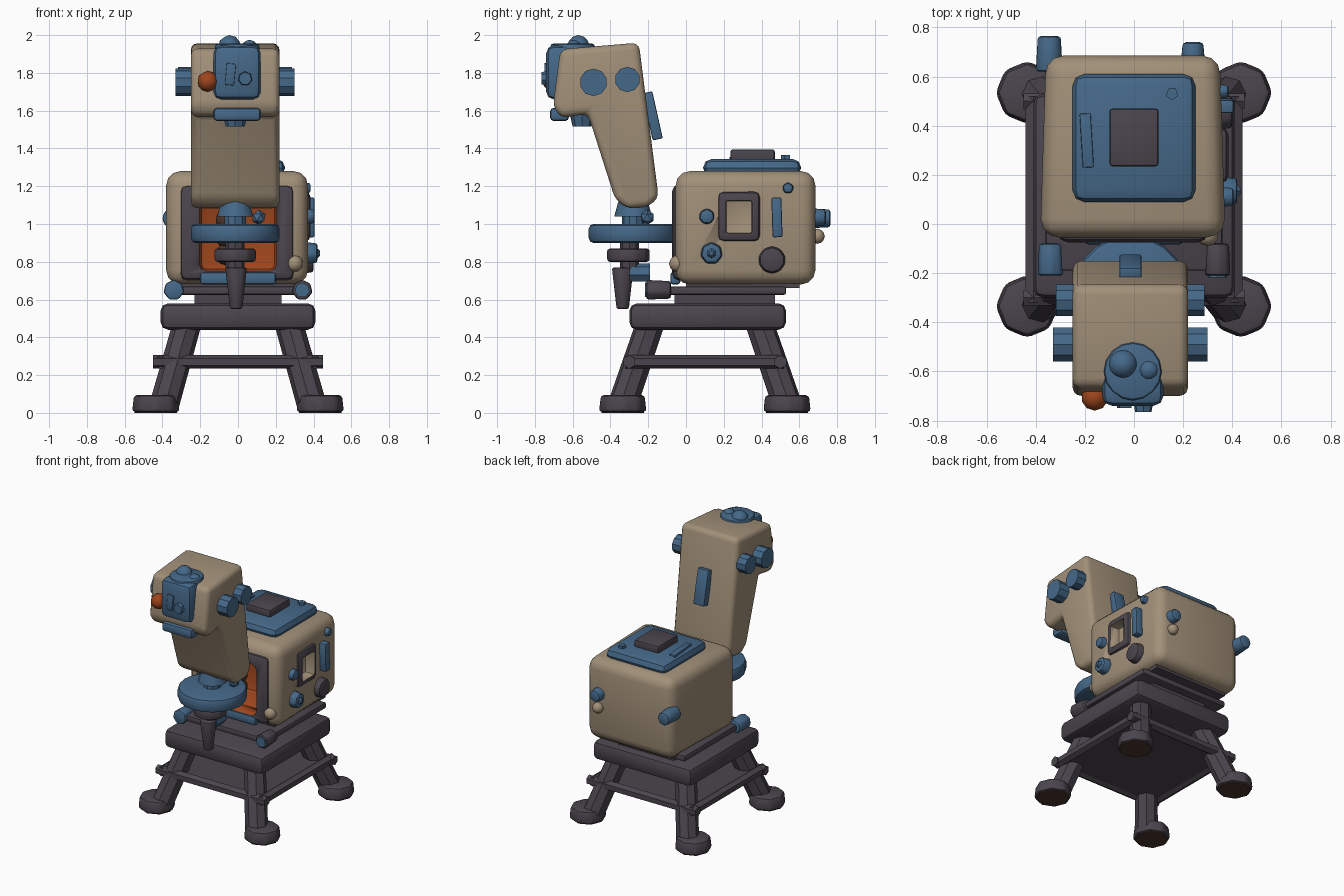
import bpy, bmesh, math
from mathutils import Vector, Matrix

if "Cube" in bpy.data.objects:
    bpy.data.objects.remove(bpy.data.objects["Cube"])


def material(name, rgb):
    m = bpy.data.materials.new(name)
    m.use_nodes = True
    m.diffuse_color = (*rgb, 1)
    m.node_tree.nodes["Principled BSDF"].inputs["Base Color"].default_value = (*rgb, 1)
    return m


BEIGE = material("warm beige", (0.36, 0.28, 0.19))
BLUE = material("steel blue", (0.06, 0.14, 0.25))
DARK = material("dark plum grey", (0.07, 0.06, 0.075))
ORANGE = material("burnt orange", (0.34, 0.06, 0.012))
BROWN = material("sole brown", (0.07, 0.035, 0.025))


def finish(name, bm, mat, bevel=0, segments=3, smooth=True):
    bmesh.ops.recalc_face_normals(bm, faces=bm.faces)
    me = bpy.data.meshes.new(name)
    bm.to_mesh(me)
    bm.free()
    me.materials.append(mat)
    ob = bpy.data.objects.new(name, me)
    bpy.context.collection.objects.link(ob)
    bpy.ops.object.select_all(action='DESELECT')
    bpy.context.view_layer.objects.active = ob
    ob.select_set(True)
    if bevel:
        mod = ob.modifiers.new("Bevel", 'BEVEL')
        mod.width, mod.segments = bevel, segments
        mod.limit_method, mod.angle_limit = 'ANGLE', math.radians(30)
        bpy.ops.object.modifier_apply(modifier=mod.name)
    if smooth:
        bpy.ops.object.shade_smooth_by_angle(angle=math.radians(35))
    return ob


def box(name, x, y, z, mat, bevel=0.0, segments=2, turn=None):
    """Box from (min, max) ranges, optionally turned about its centre."""
    bm = bmesh.new()
    bmesh.ops.create_cube(bm, size=1)
    size = [b - a for a, b in (x, y, z)]
    mid = Vector([(a + b) / 2 for a, b in (x, y, z)])
    rot = Matrix.Rotation(turn[0], 4, turn[1]) if turn else Matrix()
    bm.transform(Matrix.Translation(mid) @ rot @ Matrix.Diagonal((*size, 1)))
    return finish(name, bm, mat, bevel, segments)


def rod(name, start, end, r1, mat, r2=None, sides=8, bevel=0.0):
    """Tapered cylinder between two points."""
    a, b = Vector(start), Vector(end)
    bm = bmesh.new()
    bmesh.ops.create_cone(bm, cap_ends=True, segments=sides, radius1=r1,
                          radius2=r1 if r2 is None else r2, depth=(b - a).length)
    rot = (b - a).to_track_quat('Z', 'Y').to_matrix().to_4x4()
    bm.transform(Matrix.Translation((a + b) / 2) @ rot)
    return finish(name, bm, mat, bevel, 2)


def ball(name, centre, radius, mat, detail=2):
    bm = bmesh.new()
    bmesh.ops.create_icosphere(bm, subdivisions=detail, radius=radius)
    bm.transform(Matrix.Translation(centre))
    return finish(name, bm, mat, smooth=detail > 1)


def cut(targets, cutter):
    for ob in targets:
        mod = ob.modifiers.new("Cut", 'BOOLEAN')
        mod.operation, mod.object, mod.solver = 'DIFFERENCE', cutter, 'EXACT'
        mod.material_mode = 'TRANSFER'
        bpy.context.view_layer.objects.active = ob
        bpy.ops.object.modifier_apply(modifier=mod.name)
    bpy.data.objects.remove(cutter)


# Stand: feet, splayed legs, shelf and base slab
BASE_Y = 0.1
for sx, side in ((-1, "right"), (1, "left")):
    for sy, end in ((-1, "front"), (1, "back")):
        fx, fy = sx * 0.435, BASE_Y + sy * 0.435
        rod(f"{end}_{side}_foot", (fx, fy, 0.004), (fx, fy, 0.095), 0.13, DARK, 0.12, 8, 0.02)
        rod(f"{end}_{side}_sole", (fx, fy, 0), (fx, fy, 0.006), 0.112, BROWN)
        rod(f"{end}_{side}_leg", (sx * 0.385, BASE_Y + sy * 0.43, 0.06),
            (sx * 0.27, BASE_Y + sy * 0.29, 0.47), 0.078, DARK, 0.075, 8)
box("shelf", (-0.40, 0.40), (-0.30, 0.50), (0.25, 0.285), DARK)
for s in (-1, 1):
    rod("shelf_side_rail", (s * 0.41, -0.32, 0.27), (s * 0.41, 0.52, 0.27), 0.036, DARK, sides=6)
    rod("shelf_cross_rail", (-0.45, BASE_Y + s * 0.40, 0.27), (0.45, BASE_Y + s * 0.40, 0.27),
        0.036, DARK, sides=6)
box("base_slab", (-0.41, 0.41), (-0.30, 0.53), (0.44, 0.58), DARK, 0.04)
box("base_riser", (-0.23, 0.23), (-0.06, 0.47), (0.57, 0.64), DARK)
box("turntable_plate", (-0.36, 0.36), (-0.19, 0.53), (0.625, 0.67), DARK, 0.012)
box("body_footing", (-0.30, 0.30), (0.0, 0.60), (0.66, 0.70), DARK)
for s, mat in ((-1, BLUE), (1, DARK)):
    rod("corner_bolt", (s * 0.34, -0.21, 0.65), (s * 0.34, -0.08, 0.65), 0.056, mat, 0.05, 7, 0.012)
rod("left_bolt_cap", (0.34, -0.218, 0.65), (0.34, -0.20, 0.65), 0.04, BLUE, sides=7)

# Body with recessed front mouth and side window
body = box("body", (-0.38, 0.37), (-0.055, 0.685), (0.68, 1.28), BEIGE, 0.075, 3)
for v in body.data.vertices:
    if v.co.y > 0.3:
        v.co.x *= 0.95
mouth_frame = box("mouth_frame", (-0.31, 0.30), (-0.075, 0.03), (0.70, 1.21), DARK, 0.04, 2)
cut([body, mouth_frame], box("mouth_cutter", (-0.205, 0.205), (-0.2, 0.25), (0.75, 1.13), ORANGE, 0.04))
window_frame = box("window_frame", (0.30, 0.385), (0.165, 0.395), (0.905, 1.175), DARK, 0.035, 2)
cut([body, window_frame], box("window_cutter", (0.31, 0.5), (0.21, 0.35), (0.95, 1.125), BEIGE, 0.012))
box("mouth_sill", (-0.2, 0.2), (-0.083, -0.03), (0.68, 0.745), BLUE, 0.015)
for z in (0.84, 0.93, 1.02):
    ball("inner_bead", (-0.06, 0.10, z), 0.06, BROWN)
ball("front_bump", (0.30, -0.045, 0.79), 0.045, BEIGE)

# Roof hatch
box("roof_plate", (-0.25, 0.25), (0.09, 0.61), (1.25, 1.345), BLUE, 0.05, 2)
box("roof_hatch", (-0.10, 0.10), (0.235, 0.47), (1.33, 1.395), DARK, 0.012)
box("roof_slat", (-0.215, -0.17), (0.23, 0.45), (1.33, 1.355), BLUE, 0.005, turn=(0.06, 'Z'))
rod("roof_stud", (0.155, 0.53, 1.33), (0.155, 0.53, 1.365), 0.026, BLUE, sides=5)

# Controls on the left side: (y, z, radius, reach, colour, sides)
for y, z, r, reach, mat, n in ((0.11, 1.04, 0.047, 0.405, BLUE, 7), (0.135, 0.845, 0.065, 0.42, BLUE, 7),
                               (0.54, 1.19, 0.036, 0.385, BLUE, 5), (0.455, 0.81, 0.078, 0.40, DARK, 10)):
    rod("side_knob", (0.32, y, z), (reach, y, z), r, mat, r * 0.85, n, 0.012)
rod("side_knob_tip", (0.41, 0.135, 0.845), (0.435, 0.135, 0.845), 0.035, BLUE, 0.012, 6)
box("side_slat", (0.34, 0.405), (0.455, 0.508), (0.93, 1.14), BLUE, 0.008, turn=(0.03, 'X'))

# Back knobs
rod("back_right_knob", (-0.345, 0.62, 1.03), (-0.345, 0.765, 1.03), 0.058, BLUE, 0.05, 8, 0.015)
rod("back_left_knob", (0.24, 0.64, 1.035), (0.24, 0.74, 1.035), 0.054, BLUE, 0.045, 8, 0.015)
ball("back_bump", (0.24, 0.695, 0.935), 0.04, BEIGE)

# Pivot stack carrying the neck
PY, PX = -0.28, -0.015
rod("pivot_disc", (PX, PY, 0.9), (PX, PY, 1.0), 0.235, BLUE, sides=20, bevel=0.025)
rod("pivot_collar", (PX, PY, 0.99), (PX, PY, 1.05), 0.06, BLUE, sides=10)
rod("neck_socket", (PX, PY, 1.04), (PX, PY, 1.13), 0.10, BLUE, 0.075, 10)
ball("pivot_stud", (0.11, -0.205, 1.035), 0.04, BLUE, 1)
rod("pivot_core", (PX, -0.30, 0.76), (PX, -0.30, 0.92), 0.05, DARK)
rod("pivot_washer", (PX, -0.305, 0.80), (PX, -0.305, 0.87), 0.115, DARK, sides=10, bevel=0.015)
rod("pivot_peg", (-0.01, -0.335, 0.55), (-0.01, -0.335, 0.77), 0.035, DARK, 0.06, 8, 0.012)
rod("peg_bolt", (-0.01, -0.30, 0.74), (-0.01, -0.19, 0.74), 0.05, BLUE, sides=7)

# Head and neck: one side profile extruded across x
profile = ((-0.665, 1.925), (-0.25, 1.96), (-0.145, 1.14), (-0.20, 1.09), (-0.31, 1.08),
           (-0.375, 1.13), (-0.52, 1.585), (-0.66, 1.56), (-0.705, 1.62))
bm = bmesh.new()
face = bm.faces.new([bm.verts.new((-0.25, y, z)) for y, z in profile])
ext = bmesh.ops.extrude_face_region(bm, geom=[face])
bmesh.ops.translate(bm, vec=(0.47, 0, 0), verts=[v for v in ext["geom"] if isinstance(v, bmesh.types.BMVert)])
finish("head_and_neck", bm, BEIGE, 0.045, 3)

# Face plate wrapping over the brow
box("face_plate", (-0.13, 0.12), (-0.74, -0.60), (1.66, 1.945), BLUE, 0.04, 2)
rod("brow_pad", (-0.005, -0.60, 1.88), (-0.005, -0.60, 1.955), 0.118, BLUE, sides=16, bevel=0.015)
ball("brow_bulb_large", (-0.045, -0.57, 1.94), 0.06, BLUE)
ball("brow_bulb_small", (0.06, -0.595, 1.93), 0.045, BLUE)
ball("orange_lamp", (-0.16, -0.705, 1.755), 0.055, ORANGE)
rod("face_knob", (0.038, -0.72, 1.77), (0.038, -0.765, 1.77), 0.042, BLUE, 0.034, 7)
box("face_slat", (-0.065, -0.015), (-0.75, -0.72), (1.735, 1.85), BLUE, 0.004, turn=(0.1, 'Y'))
box("chin_lip", (-0.13, 0.12), (-0.72, -0.62), (1.545, 1.615), BLUE, 0.02)
rod("chin_sensor", (-0.015, -0.55, 1.60), (-0.015, -0.55, 1.515), 0.07, BLUE, 0.05, 8)

# Ear cylinders through the head and the slat down the neck's back
for y, z, r, x0, x1 in ((-0.49, 1.75, 0.073, -0.33, 0.30), (-0.31, 1.765, 0.067, -0.318, 0.287)):
    rod("ear_cylinder", (x0, y, z), (x1, y, z), r, BLUE, sides=10)
box("neck_back_slat", (-0.06, 0.03), (-0.205, -0.15), (1.445, 1.70), BLUE, 0.008, turn=(0.22, 'X'))
